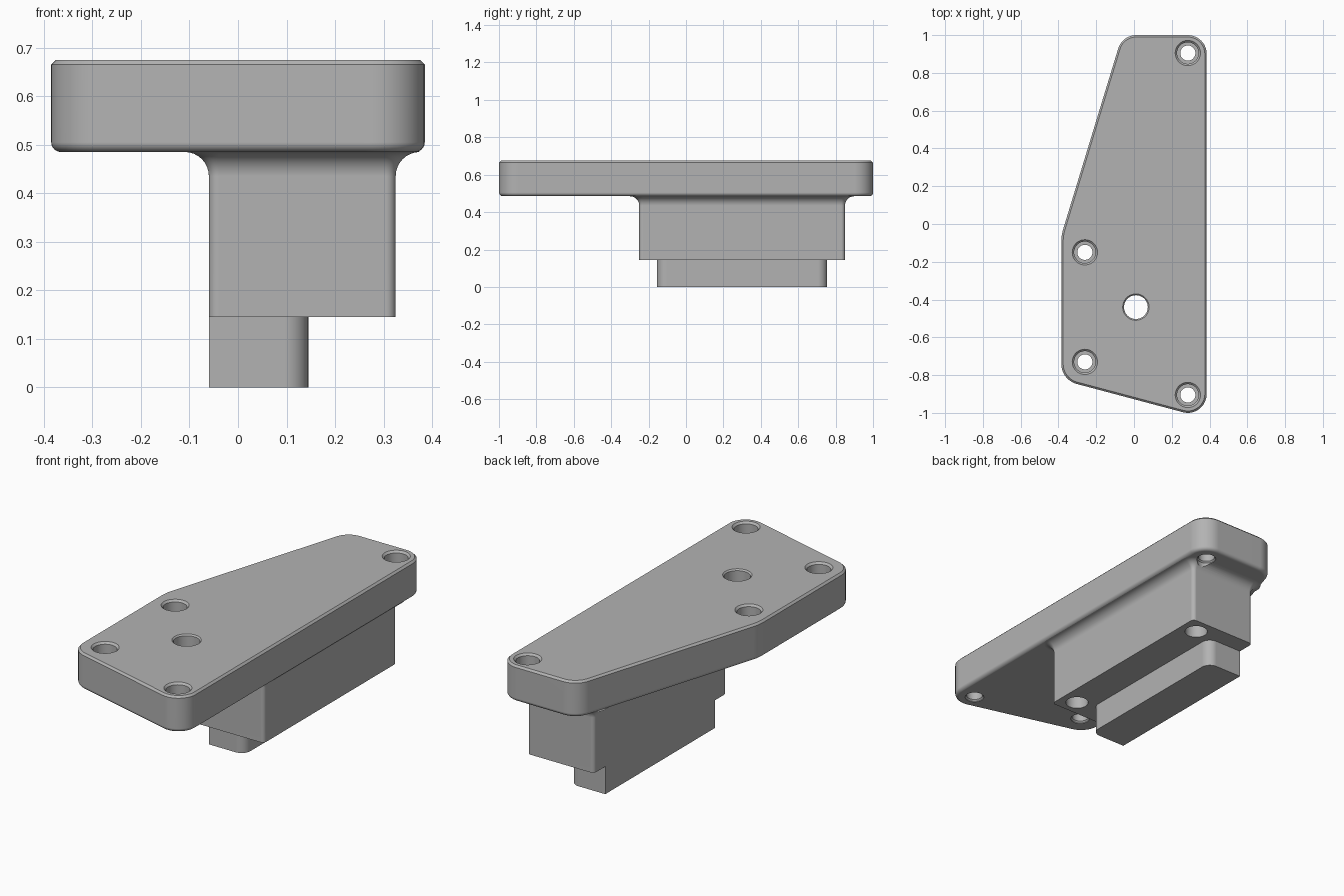
import bpy, bmesh, math
from mathutils import Vector, Matrix

cube = bpy.data.objects.get("Cube")
if cube:
    bpy.data.objects.remove(cube)

grey = bpy.data.materials.new("mid_grey")
grey.use_nodes = True
colour = (0.45, 0.45, 0.45, 1)
grey.diffuse_color = colour
grey.node_tree.nodes["Principled BSDF"].inputs["Base Color"].default_value = colour

PLATE_BASE, PLATE_TOP, BODY_BASE = 0.485, 0.675, 0.145


def outline(corners, inset=0, steps=10):
    """Counter-clockwise (x, y, radius) corners to a rounded, offset loop."""
    loop = []
    for i, (x, y, r) in enumerate(corners):
        c = Vector((x, y))
        a = c - Vector(corners[i - 1][:2])
        b = Vector(corners[(i + 1) % len(corners)][:2]) - c
        n1, n2 = (Vector((-v.y, v.x)).normalized() for v in (a, b))
        mitre = (n1 + n2) / (1 + n1.dot(n2))
        if r == 0:
            loop.append(c + mitre * inset)
            continue
        turn = math.acos(max(-1, min(1, n1.dot(n2))))
        for s in range(steps + 1):
            n = Matrix.Rotation(turn * s / steps, 2) @ n1
            loop.append(c + mitre * r - n * (r - inset))
    return loop


def circle(x, y, r, count=48):
    return [Vector((x + r * math.cos(math.tau * i / count),
                    y + r * math.sin(math.tau * i / count))) for i in range(count)]


def loft(name, layers):
    """Closed solid through a stack of (loop, height) layers."""
    bm = bmesh.new()
    rings = [[bm.verts.new((p.x, p.y, z)) for p in loop] for loop, z in layers]
    for low, high in zip(rings, rings[1:]):
        for i in range(len(low)):
            j = (i + 1) % len(low)
            bm.faces.new((low[i], low[j], high[j], high[i]))
    bm.faces.new(rings[0][::-1])
    bm.faces.new(rings[-1])
    bmesh.ops.recalc_face_normals(bm, faces=bm.faces[:])
    mesh = bpy.data.meshes.new(name)
    bm.to_mesh(mesh)
    bm.free()
    mesh.materials.append(grey)
    obj = bpy.data.objects.new(name, mesh)
    bpy.context.collection.objects.link(obj)
    return obj


def activate(obj):
    bpy.ops.object.select_all(action='DESELECT')
    obj.select_set(True)
    bpy.context.view_layer.objects.active = obj


def combine(target, other, operation):
    activate(target)
    mod = target.modifiers.new(operation, 'BOOLEAN')
    mod.operation, mod.solver, mod.object = operation, 'EXACT', other
    bpy.ops.object.modifier_apply(modifier=mod.name)
    bpy.data.objects.remove(other)


def drill(target, x, y, profile):
    cutter = loft("hole_cutter", [(circle(x, y, r), z) for r, z in profile])
    cutter.hide_render = True
    combine(target, cutter, 'DIFFERENCE')


quarter = [math.pi / 2 * i / 8 for i in range(9)]

# Plate: rounded lower edge, chamfered upper edge
plate_shape = [(0.385, -1.03, 0.1), (0.385, 1, 0.1), (-0.062, 1, 0.1),
               (-0.385, -0.06, 0.25), (-0.385, -0.825, 0.11)]
edge = 0.02
layers = [(outline(plate_shape, edge * (1 - math.sin(t))),
           PLATE_BASE + edge * (1 - math.cos(t))) for t in quarter]
layers += [(outline(plate_shape), PLATE_TOP - 0.01),
           (outline(plate_shape, 0.01), PLATE_TOP)]
plate = loft("mounting_plate", layers)

# Body block: flares into the plate through a fillet
body_shape = [(-0.06, -0.25, 0.02), (0.325, -0.25, 0.02),
              (0.325, 0.85, 0.02), (-0.06, 0.85, 0.02)]
fillet = 0.05
layers = [(outline(body_shape), BODY_BASE)]
layers += [(outline(body_shape, -fillet * (1 - math.cos(t))),
            PLATE_BASE - fillet * (1 - math.sin(t))) for t in quarter]
layers.append((outline(body_shape), PLATE_BASE + 0.03))
body = loft("body_block", layers)

# Tongue under the body, rounded on its outer side only
tongue_shape = [(-0.06, -0.155, 0), (0.145, -0.155, 0.05),
                (0.145, 0.755, 0.05), (-0.06, 0.755, 0)]
tongue = loft("tongue", [(outline(tongue_shape), 0), (outline(tongue_shape), BODY_BASE)])

combine(plate, body, 'UNION')
combine(plate, tongue, 'UNION')

# Counterbored screw holes
screw = [(0.047, 0.42), (0.047, 0.488), (0.04, 0.495), (0.04, 0.575),
         (0.057, 0.575), (0.057, 0.665), (0.077, 0.685)]
for x, y in [(0.285, 0.905), (0.285, -0.905), (-0.26, -0.15), (-0.26, -0.73)]:
    drill(plate, x, y, screw)

# Plain through hole with chamfered rim
drill(plate, 0.01, -0.44, [(0.063, 0.42), (0.063, 0.668), (0.08, 0.685)])

# Blind holes in the underside of the body
for y in (-0.165, 0.765):
    drill(plate, 0.235, y, [(0.056, 0.1), (0.056, 0.36)])

plate.name = "mounting_bracket"
activate(plate)
bpy.ops.object.shade_smooth_by_angle(angle=math.radians(30))
weighted = plate.modifiers.new("even_shading", 'WEIGHTED_NORMAL')
weighted.keep_sharp = True
